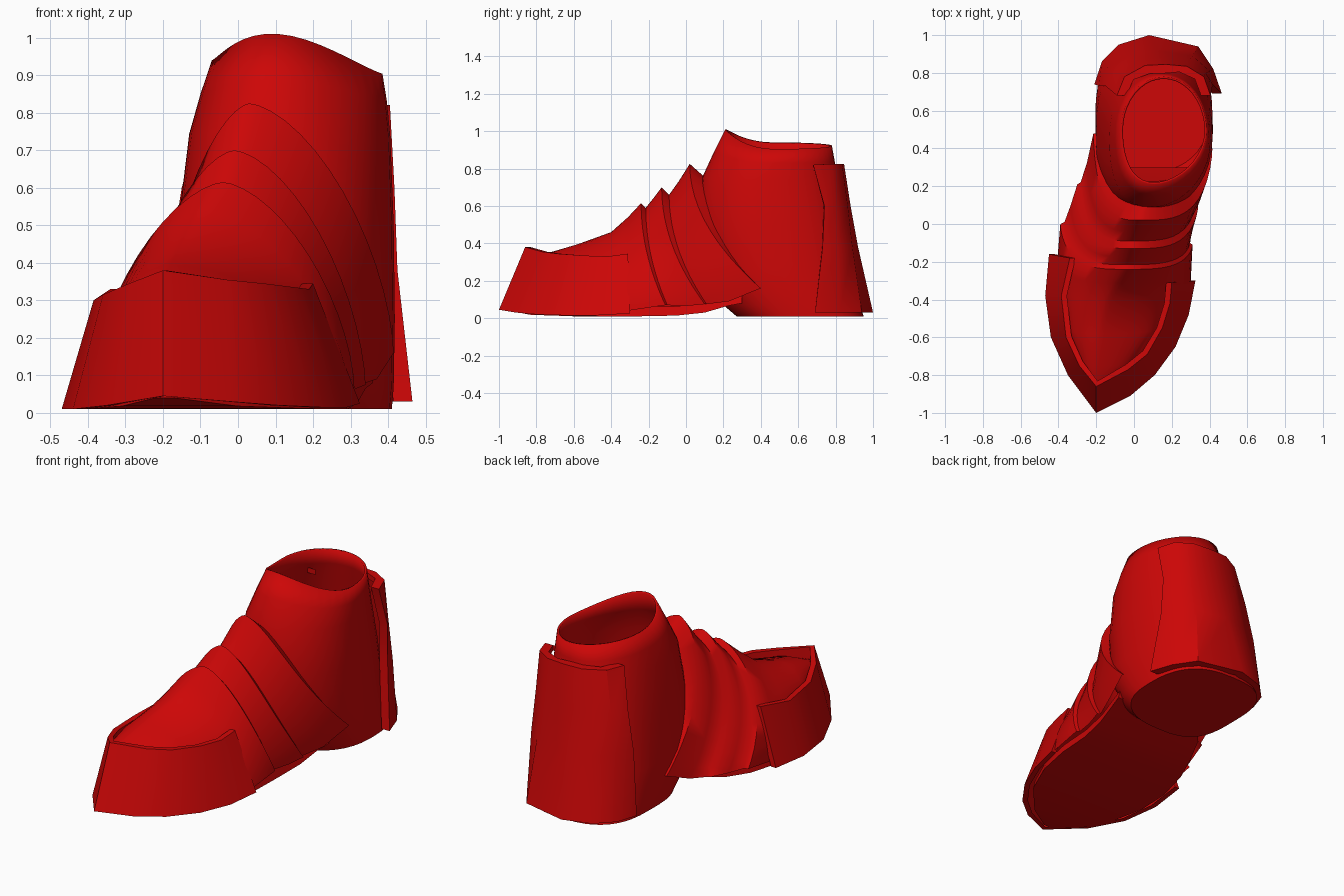
import bpy, bmesh, math
from mathutils import Vector

red = bpy.data.materials.new("red")
red.diffuse_color = (0.61, 0.002, 0.002, 1)


def loft(name, rings, closed=False, cap_end=False, thick=0.0, angle=35):
    """Skin a surface over rings of equal point count, facing outward."""
    bm = bmesh.new()
    rows = [[bm.verts.new(p) for p in ring] for ring in rings]
    n = len(rows[0])
    for a, b in zip(rows, rows[1:]):
        for i in range(n if closed else n - 1):
            j = (i + 1) % n
            bm.faces.new((a[i], a[j], b[j], b[i]))
    if cap_end:
        bm.faces.new(rows[-1])
    bmesh.ops.recalc_face_normals(bm, faces=bm.faces)
    mid = sum((v.co for v in bm.verts), Vector()) / len(bm.verts)
    if sum(f.normal.dot(f.calc_center_median() - mid) * f.calc_area() for f in bm.faces) < 0:
        bmesh.ops.reverse_faces(bm, faces=bm.faces)
    mesh = bpy.data.meshes.new(name)
    bm.to_mesh(mesh)
    bm.free()
    mesh.materials.append(red)
    ob = bpy.data.objects.new(name, mesh)
    bpy.context.collection.objects.link(ob)
    if thick:
        mod = ob.modifiers.new("thickness", 'SOLIDIFY')
        mod.thickness, mod.offset = thick, -1
    bpy.ops.object.select_all(action='DESELECT')
    bpy.context.view_layer.objects.active = ob
    ob.select_set(True)
    bpy.ops.object.shade_smooth_by_angle(angle=math.radians(angle))
    return ob


def arch(left, peak, right, n=14):
    """Pointed arch from the left foot over the peak to the right foot."""
    pts = []
    for i in range(-n, n + 1):
        a = abs(i) / n * math.pi / 2
        h, v = math.sin(a) ** 1.25, max(0, math.cos(a)) ** 1.25
        end = left if i < 0 else right
        pts.append((peak[0] + (end[0] - peak[0]) * h,
                    peak[1] + (end[1] - peak[1]) * (1 - v) ** 2,
                    end[2] + (peak[2] - end[2]) * v))
    return pts


def oval(x0, x1, y0, y1, z, rise=0.0, power=1.0, skew=0.05, n=40):
    """Oval ring given by its extents, boxier for a low power, front pulled left and raised."""
    pts = []
    for i in range(n):
        a = 2 * math.pi * i / n
        c, s = [math.copysign(abs(t) ** power, t) for t in (math.cos(a), math.sin(a))]
        front = max(0, -s)
        pts.append(((x0 + x1) / 2 + (x1 - x0) / 2 * c - skew * front ** 2,
                    (y0 + y1) / 2 + (y1 - y0) / 2 * s,
                    z + rise * front ** 2.5 - 0.2 * rise * c))
    return pts


def inward(ring, centre, d, dz=0.0):
    """Copy of a ring moved sideways towards a centre line (x, y0, y1)."""
    out = []
    for x, y, z in ring:
        to = Vector((centre[0] - x, min(max(y, centre[1]), centre[2]) - y, 0)).normalized() * d
        out.append((x + to.x, y + to.y, z + dz))
    return out


def guard(name, rings, centre, lip, drop, angle=35):
    """Wrapped plate whose top, bottom and two ends fold inward."""
    rings = [inward(rings[0], centre, lip, -drop), inward(rings[0], centre, lip)] + rings
    rings.append(inward(rings[-1], centre, lip))
    full = []
    for r in rings:
        inner = inward(r, centre, lip)
        full.append([inner[0]] + r + [inner[-1]])
    return loft(name, full, angle=angle)


# Ankle shaft, open at the top and closed at the heel
loft("ankle_shaft", [
    oval(-0.07, 0.385, 0.21, 0.78, 0.922, 0.088),
    oval(-0.10, 0.397, 0.15, 0.795, 0.84, 0.05, 0.97),
    oval(-0.13, 0.406, 0.09, 0.815, 0.74, 0.02, 0.93),
    oval(-0.16, 0.415, 0.06, 0.865, 0.5, 0, 0.87),
    oval(-0.20, 0.418, 0.09, 0.90, 0.25, 0, 0.8),
    oval(-0.205, 0.415, 0.20, 0.93, 0.07, 0, 0.77),
    oval(-0.20, 0.41, 0.27, 0.95, 0.01, 0, 0.75)], closed=True, cap_end=True, thick=0.012)

# Foot cover with three raised, overlapping plate edges
loft("foot_plates", [
    arch((-0.24, -0.79, 0.29), (-0.2, -0.83, 0.31), (-0.13, -0.79, 0.29)),
    arch((-0.30, -0.69, 0.28), (-0.2, -0.75, 0.345), (0.03, -0.70, 0.28)),
    arch((-0.35, -0.54, 0.25), (-0.18, -0.58, 0.395), (0.13, -0.55, 0.26)),
    arch((-0.37, -0.36, 0.18), (-0.14, -0.40, 0.46), (0.20, -0.42, 0.18)),
    arch((-0.405, -0.18, 0.04), (-0.09, -0.31, 0.54), (0.30, -0.31, 0.04)),
    arch((-0.39, 0.0, 0.06), (-0.04, -0.24, 0.615), (0.31, -0.11, 0.07)),
    arch((-0.368, 0.01, 0.06), (-0.04, -0.215, 0.59), (0.295, -0.10, 0.07)),
    arch((-0.335, 0.10, 0.06), (-0.025, -0.175, 0.64), (0.315, 0.0, 0.065)),
    arch((-0.30, 0.21, 0.07), (-0.01, -0.13, 0.70), (0.34, 0.10, 0.075)),
    arch((-0.283, 0.22, 0.07), (-0.01, -0.09, 0.66), (0.325, 0.11, 0.075)),
    arch((-0.25, 0.32, 0.09), (0.01, -0.04, 0.73), (0.37, 0.23, 0.09)),
    arch((-0.215, 0.48, 0.155), (0.03, 0.02, 0.825), (0.415, 0.40, 0.16)),
    arch((-0.18, 0.48, 0.155), (0.05, 0.11, 0.745), (0.38, 0.40, 0.16))], angle=50)

# Toe guard wrapped around the front
guard("toe_guard", [
    [(-0.34, -0.18, 0.33), (-0.385, -0.38, 0.30), (-0.36, -0.60, 0.315),
     (-0.29, -0.75, 0.345), (-0.2, -0.86, 0.38), (-0.03, -0.77, 0.355),
     (0.07, -0.69, 0.345), (0.15, -0.55, 0.335), (0.19, -0.42, 0.33), (0.2, -0.31, 0.345)],
    [(-0.45, -0.16, 0.02), (-0.47, -0.38, 0.01), (-0.44, -0.60, 0.01),
     (-0.35, -0.80, 0.02), (-0.2, -1.0, 0.045), (-0.02, -0.91, 0.03),
     (0.11, -0.80, 0.02), (0.22, -0.65, 0.015), (0.29, -0.48, 0.015), (0.325, -0.30, 0.025)]],
    (-0.12, -0.55, 0.0), 0.03, 0.1)

# Heel guard wrapped around the back
guard("heel_guard", [
    [(-0.09, 0.68, 0.825), (-0.05, 0.78, 0.825), (0.06, 0.84, 0.825), (0.17, 0.845, 0.825),
     (0.28, 0.835, 0.825), (0.37, 0.78, 0.825), (0.405, 0.68, 0.82)],
    [(-0.15, 0.73, 0.6), (-0.10, 0.81, 0.6), (0.02, 0.87, 0.6), (0.15, 0.88, 0.6),
     (0.29, 0.865, 0.6), (0.38, 0.80, 0.6), (0.417, 0.74, 0.6)],
    [(-0.185, 0.73, 0.38), (-0.14, 0.83, 0.38), (-0.01, 0.90, 0.38), (0.12, 0.92, 0.38),
     (0.31, 0.89, 0.38), (0.40, 0.81, 0.38), (0.425, 0.73, 0.38)],
    [(-0.21, 0.74, 0.03), (-0.17, 0.86, 0.03), (-0.08, 0.95, 0.03), (0.08, 1.0, 0.03),
     (0.34, 0.94, 0.03), (0.42, 0.82, 0.03), (0.465, 0.69, 0.03)]],
    (0.13, 0.55, 0.72), 0.05, 0.03)

# Front sole, rising into the arch before the heel
sole = [(-0.22, -0.17, -0.95, 0.04), (-0.31, 0.0, -0.83, 0.018), (-0.39, 0.16, -0.65, 0.012),
        (-0.43, 0.25, -0.45, 0.01), (-0.42, 0.29, -0.25, 0.01), (-0.37, 0.30, -0.05, 0.014),
        (-0.31, 0.32, 0.1, 0.03), (-0.26, 0.34, 0.22, 0.065), (-0.20, 0.36, 0.30, 0.08)]
loft("sole", [[(l, y, z), (r, y, z)] for l, r, y, z in sole], angle=60)
loft("sole_edge", [[(p[0] + s, p[2], p[3] + h) for p in sole] + [(p[1] - s, p[2], p[3] + h) for p in sole[::-1]]
                   for h, s in ((0.05, 0.012), (0.0, 0.0))], closed=True)
